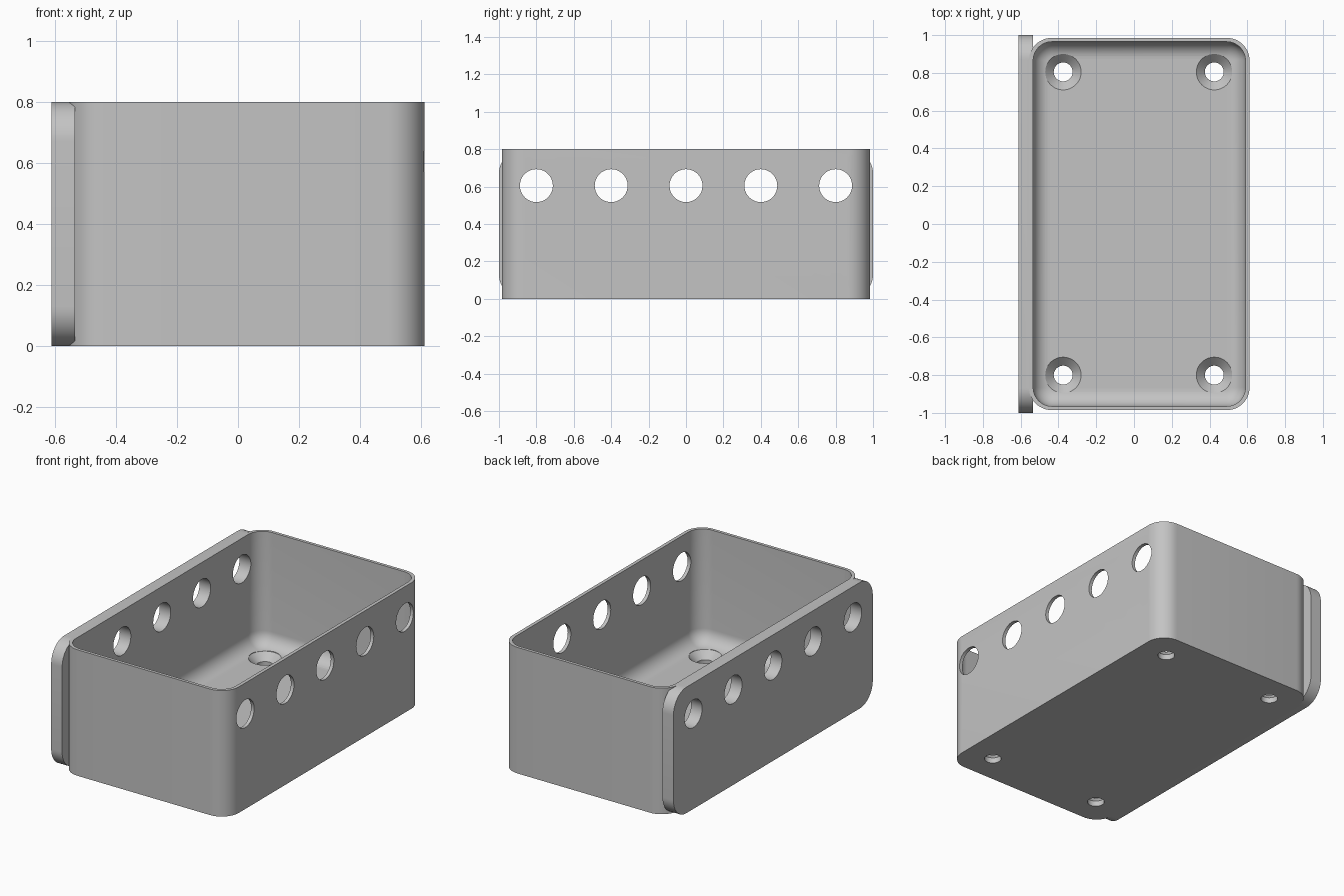
import bpy, bmesh
from math import sin, cos, pi
from mathutils import Vector

cube = bpy.data.objects.get("Cube")
if cube:
    bpy.data.objects.remove(cube, do_unlink=True)

grey = bpy.data.materials.new("plain grey")
grey.use_nodes = True
grey.diffuse_color = (0.55, 0.55, 0.55, 1)
grey.node_tree.nodes["Principled BSDF"].inputs["Base Color"].default_value = (0.55, 0.55, 0.55, 1)


def rounded_rect(cu, cv, hu, hv, r, steps=12):
    """2D outline of a rectangle with round corners, counter-clockwise."""
    pts = []
    for k, (su, sv) in enumerate(((1, 1), (-1, 1), (-1, -1), (1, -1))):
        for i in range(steps + 1):
            a = (k + i / steps) * pi / 2
            pts.append((cu + su * (hu - r) + r * cos(a), cv + sv * (hv - r) + r * sin(a)))
    return pts


def circle(cu, cv, r, n=48):
    return [(cu + r * cos(2 * pi * i / n), cv + r * sin(2 * pi * i / n)) for i in range(n)]


def on_z(outline, z):
    return [Vector((u, v, z)) for u, v in outline]


def on_x(outline, x):
    return [Vector((x, u, v)) for u, v in outline]


def make(name, solids):
    """Build an object from closed lofts, each a list of matching rings."""
    bm = bmesh.new()
    for rings in solids:
        loops = [[bm.verts.new(p) for p in ring] for ring in rings]
        for lo, hi in zip(loops, loops[1:]):
            for i in range(len(lo)):
                bm.faces.new((lo[i - 1], lo[i], hi[i], hi[i - 1]))
        bm.faces.new(loops[0][::-1])
        bm.faces.new(loops[-1])
    bmesh.ops.recalc_face_normals(bm, faces=bm.faces)
    me = bpy.data.meshes.new(name)
    bm.to_mesh(me)
    bm.free()
    me.materials.append(grey)
    ob = bpy.data.objects.new(name, me)
    bpy.context.collection.objects.link(ob)
    return ob


def combine(target, tool, operation):
    mod = target.modifiers.new(tool.name, "BOOLEAN")
    mod.object, mod.operation, mod.solver = tool, operation, "EXACT"
    bpy.context.view_layer.objects.active = target
    bpy.ops.object.modifier_apply(modifier=mod.name)
    bpy.data.objects.remove(tool, do_unlink=True)


HEIGHT, FLOOR, FILLET = 0.8, 0.08, 0.09

# Box body with round upright corners
outer = rounded_rect(0.028, 0, 0.584, 0.985, 0.12)
box = make("open_box", [[on_z(outer, 0), on_z(outer, HEIGHT)]])

# Face plate on the right side, slightly longer than the box
plate = rounded_rect(0, HEIGHT / 2, 1, HEIGHT / 2, 0.13)
combine(box, make("side_plate", [[on_x(plate, -0.612), on_x(plate, -0.535)]]), "UNION")

# Cavity with a rounded edge around the floor
rings = []
for i in range(11):
    a = i / 10 * pi / 2
    inset = FILLET * (1 - sin(a))
    rings.append(on_z(rounded_rect(0.028, 0, 0.562 - inset, 0.965 - inset, 0.1 - inset),
                      FLOOR + FILLET * (1 - cos(a))))
rings.append(on_z(rounded_rect(0.028, 0, 0.562, 0.965, 0.1), HEIGHT + 0.1))
combine(box, make("cavity_cutter", [rings]), "DIFFERENCE")

# Row of round holes through both long walls
holes = [circle(0.4 * i, 0.605, 0.088) for i in range(-2, 3)]
combine(box, make("wall_hole_cutter", [[on_x(h, -1), on_x(h, 1)] for h in holes]), "DIFFERENCE")

# Countersunk screw holes in the floor
steps = ((-0.1, 0.05), (FLOOR - 0.045, 0.05), (FLOOR, 0.095), (FLOOR + 0.1, 0.095))
screws = [[on_z(circle(x, y, r), z) for z, r in steps]
          for x in (-0.375, 0.425) for y in (-0.8, 0.805)]
combine(box, make("screw_hole_cutter", screws), "DIFFERENCE")

# Smooth curved walls, sharp edges kept
bpy.ops.object.select_all(action="DESELECT")
box.select_set(True)
bpy.context.view_layer.objects.active = box
bpy.ops.object.shade_smooth_by_angle(angle=pi / 6)
